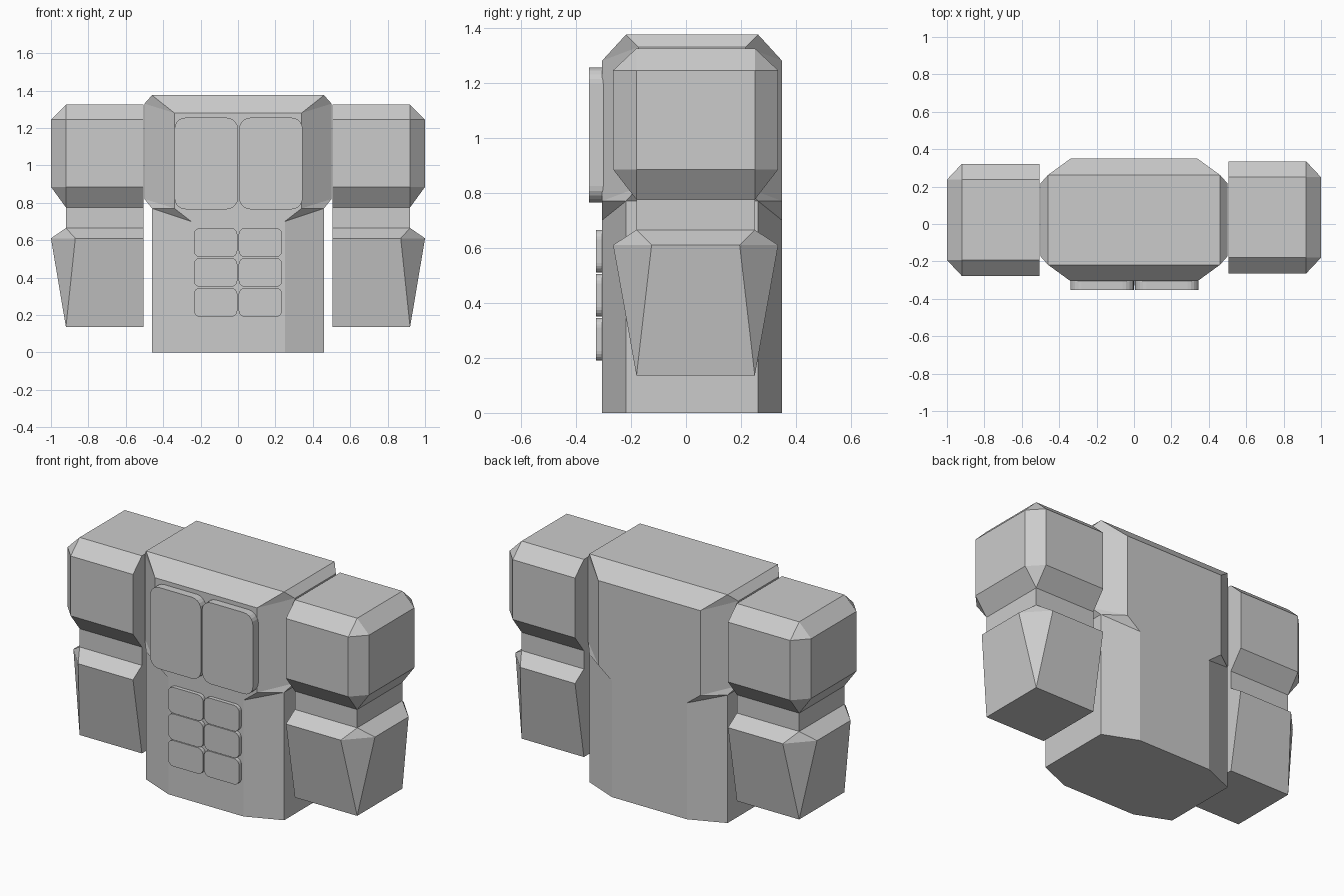
import bpy, bmesh

cube = bpy.data.objects.get("Cube")
if cube:
    bpy.data.objects.remove(cube, do_unlink=True)

grey = bpy.data.materials.new("light_grey")
grey.use_nodes = True
grey.diffuse_color = (0.6, 0.6, 0.6, 1)
grey.node_tree.nodes["Principled BSDF"].inputs["Base Color"].default_value = (0.6, 0.6, 0.6, 1)


def finish(name, bm):
    bmesh.ops.recalc_face_normals(bm, faces=bm.faces)
    mesh = bpy.data.meshes.new(name)
    bm.to_mesh(mesh)
    bm.free()
    mesh.materials.append(grey)
    obj = bpy.data.objects.new(name, mesh)
    bpy.context.collection.objects.link(obj)
    return obj


def loft(name, rings):
    """Skin a stack of rings; coincident points collapse into facets."""
    bm = bmesh.new()
    loops = [[bm.verts.new(p) for p in ring] for ring in rings]
    count = len(loops[0])
    for low, high in zip(loops, loops[1:]):
        for i in range(count):
            j = (i + 1) % count
            bm.faces.new((low[i], low[j], high[j], high[i]))
    bm.faces.new(loops[0])
    bm.faces.new(loops[-1])
    bmesh.ops.remove_doubles(bm, verts=bm.verts, dist=0.0005)
    return finish(name, bm)


def ring(front, side, mid, sign=1, inner=None):
    """Section from a front and a side corner (x, half depth, z)."""
    half = [front, side]
    if inner is None:
        half = [(-side[0], *side[1:]), (-front[0], *front[1:])] + half
    else:
        half = [(inner, *front[1:])] + half
    return ([(sign * x, mid - d, z) for x, d, z in half]
            + [(sign * x, mid + d, z) for x, d, z in reversed(half)])


# Torso: narrow waist, undercut chest, chamfered shoulders
waist, chest, top = (0.46, 0.24, 0.77), (0.34, 0.327, 0.77), (0.46, 0.24, 1.375)
sections = [
    ((0.25, 0.327, 0), (0.46, 0.24, 0)),
    ((0.25, 0.327, 0.70), waist),
    (chest, waist),
    (chest, (0.5, 0.195, 0.82)),
    ((0.34, 0.327, 1.28), (0.5, 0.195, 1.33)),
    (top, top),
]
loft("torso", [ring(f, s, 0.022) for f, s in sections])

# Arms: flared forearm, straight elbow, chamfered shoulder block
arm = [
    (0.135, (0.92, 0.215), (0.92, 0.215)),
    (0.61, (0.87, 0.30), (1.0, 0.16)),
    (0.665, (0.92, 0.215), (0.92, 0.215)),
    (0.775, (0.92, 0.215), (0.92, 0.215)),
    (0.885, (0.92, 0.30), (1.0, 0.215)),
    (1.245, (0.92, 0.30), (1.0, 0.215)),
    (1.325, (0.92, 0.215), (0.92, 0.215)),
]
for name, sign, mid in (("left_arm", 1, 0.035), ("right_arm", -1, 0.022)):
    loft(name, [ring((*f, z), (*s, z), mid, sign, 0.505) for z, f, s in arm])


def pad(name, x, z, width, height, radius, front):
    """Plate with rounded corners set into the torso front."""
    bm = bmesh.new()
    bmesh.ops.create_cube(bm, size=1)
    back = -0.29
    for v in bm.verts:
        v.co = (x + v.co.x * width,
                (front + back) / 2 + v.co.y * (back - front),
                z + v.co.z * height)
    edges = [e for e in bm.edges
             if abs(e.verts[0].co.y - e.verts[1].co.y) > 0.01]
    bmesh.ops.bevel(bm, geom=edges, offset=radius, segments=5,
                    profile=0.5, affect='EDGES')
    return finish(name, bm)


# Chest pads and three rows of belly pads
for side, sign in (("left", 1), ("right", -1)):
    pad(side + "_chest_pad", sign * 0.173 + 0.003, 1.01, 0.339, 0.49, 0.06, -0.352)
    for row in range(3):
        pad(f"{side}_belly_pad_{row + 1}", sign * 0.12, 0.5875 - 0.16 * row,
            0.233, 0.156, 0.035, -0.328)
